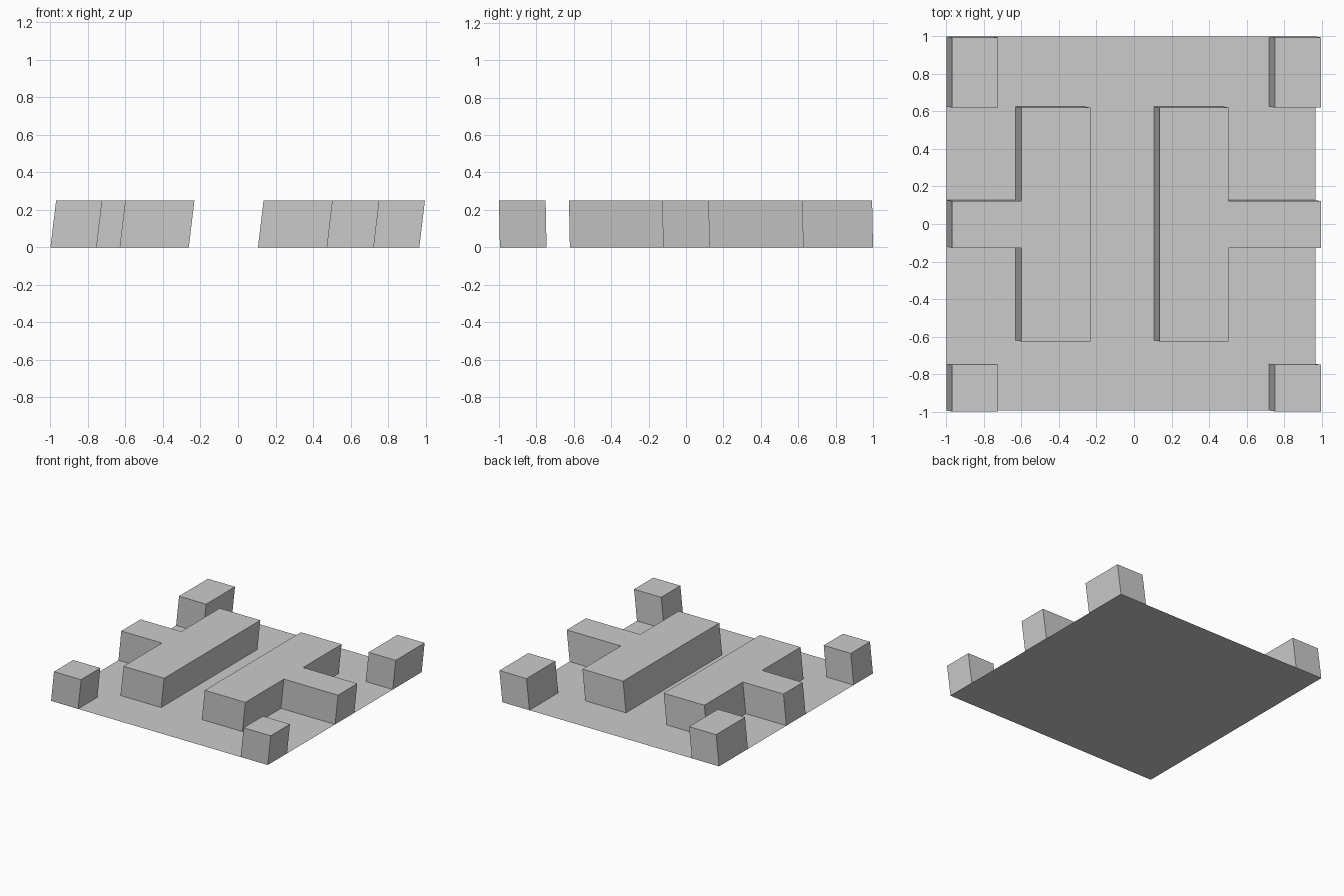
import bpy, bmesh

if "Cube" in bpy.data.objects:
    bpy.data.objects.remove(bpy.data.objects["Cube"])

# Plan is laid out on a 16 x 16 cell grid
N = 16
X0, X1 = -1.0, 0.967
Y0, Y1 = -0.995, 1.0
HEIGHT = 0.25
LEAN = (0.03, -0.005)   # sideways lean of every block top


def cell(i, j):
    return X0 + (X1 - X0) * i / N, Y0 + (Y1 - Y0) * j / N


def slab(name, outline, height):
    """Flat sheet (height 0) or leaning closed block from a grid outline."""
    bm = bmesh.new()
    base = [bm.verts.new((*cell(i, j), 0)) for i, j in outline]
    if height:
        top = [bm.verts.new((v.co.x + LEAN[0], v.co.y + LEAN[1], height)) for v in base]
        n = len(base)
        bm.faces.new(top)
        bm.faces.new(base[::-1])
        for k in range(n):
            m = (k + 1) % n
            bm.faces.new((base[k], base[m], top[m], top[k]))
    else:
        bm.faces.new(base)
    mesh = bpy.data.meshes.new(name)
    bm.to_mesh(mesh)
    bm.free()
    obj = bpy.data.objects.new(name, mesh)
    bpy.context.collection.objects.link(obj)


def rect(i0, j0, i1, j1):
    return [(i0, j0), (i1, j0), (i1, j1), (i0, j1)]


# Thin floor sheet
slab("floor", rect(0, 0, N, N), 0)

# Corner blocks: short at the front, long at the back
for side, i in (("left", 0), ("right", 14)):
    slab(f"front_{side}_block", rect(i, 0, i + 2, 2), HEIGHT)
    slab(f"back_{side}_block", rect(i, 13, i + 2, 16), HEIGHT)

# T-shaped walls with stems running to the outer edges
slab("left_wall", [(3, 3), (6, 3), (6, 13), (3, 13),
                   (3, 9), (0, 9), (0, 7), (3, 7)], HEIGHT)
slab("right_wall", [(9, 3), (12, 3), (12, 7), (16, 7),
                    (16, 9), (12, 9), (12, 13), (9, 13)], HEIGHT)
